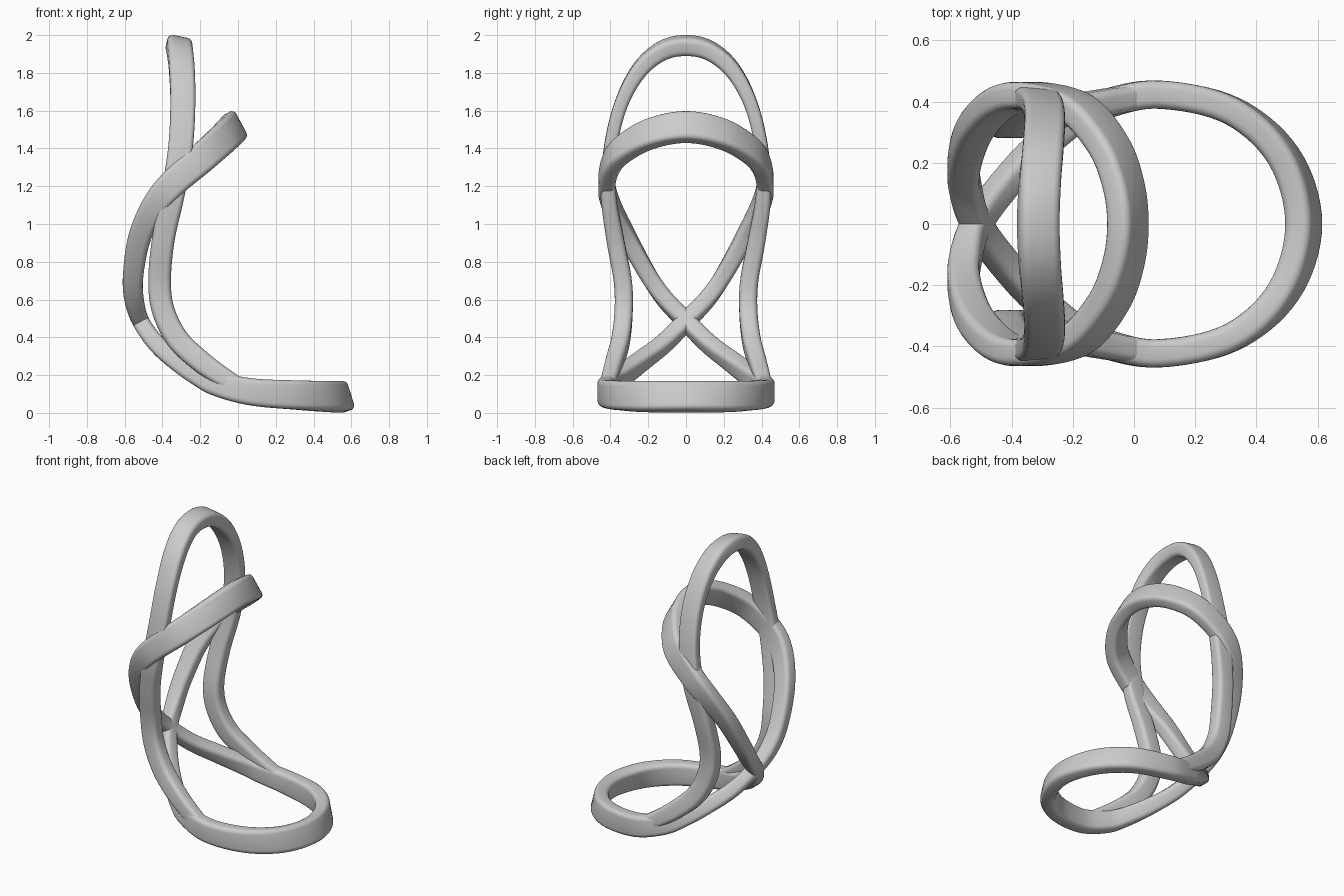
import bpy
import bmesh
from math import cos, sin, radians, pi
from mathutils import Vector

cube = bpy.data.objects.get("Cube")
if cube:
    bpy.data.objects.remove(cube, do_unlink=True)

# One plain grey for the whole frame
grey = bpy.data.materials.new("warm_grey")
grey.use_nodes = True
colour = (0.6, 0.6, 0.6, 1)
grey.diffuse_color = colour
grey.node_tree.nodes["Principled BSDF"].inputs["Base Color"].default_value = colour


def rounded_section(width, thick, steps=4):
    """Points of a rounded rectangle from its half sizes."""
    radius = 0.6 * min(width, thick)
    points = []
    for corner, (sx, sy) in enumerate([(1, 1), (-1, 1), (-1, -1), (1, -1)]):
        for i in range(steps + 1):
            a = (corner + i / steps) * pi / 2
            points.append((sx * (width - radius) + radius * cos(a),
                           sy * (thick - radius) + radius * sin(a)))
    return points


def spline(a, b, c, d, t):
    """Catmull-Rom value between b and c."""
    return (b * 2 + (c - a) * t + (a * 2 - b * 5 + c * 4 - d) * t ** 2
            + (b * 3 - a - c * 3 + d) * t ** 3) / 2


def refine(keys, closed, steps=8):
    """Smooth path through keys of x, y, z, band angle, half width, half thickness."""
    n = len(keys)

    def pick(i):
        return keys[i % n] if closed else keys[max(0, min(n - 1, i))]

    path = []
    for i in range(n if closed else n - 1):
        near = [pick(i + k) for k in (-1, 0, 1, 2)]
        for s in range(steps):
            path.append([spline(*values, s / steps) for values in zip(*near)])
    return path if closed else path + [list(keys[-1])]


def sweep(name, keys, closed):
    """Carry a rounded band along the path, its width lying in the side plane."""
    path = refine(keys, closed)
    n = len(path)
    bm = bmesh.new()
    rings = []
    for i, (x, y, z, angle, width, thick) in enumerate(path):
        before = path[i - 1] if closed or i else path[0]
        after = path[(i + 1) % n] if closed else path[min(i + 1, n - 1)]
        tangent = (Vector(after[:3]) - Vector(before[:3])).normalized()
        across = Vector((cos(radians(angle)), 0, sin(radians(angle))))
        normal = tangent.cross(across).normalized()
        across = normal.cross(tangent)
        rings.append([bm.verts.new(Vector((x, y, z)) + across * u + normal * v)
                      for u, v in rounded_section(width, thick)])
    m = len(rings[0])
    for i in range(n if closed else n - 1):
        r, q = rings[i], rings[(i + 1) % n]
        for j in range(m):
            k = (j + 1) % m
            bm.faces.new((r[j], r[k], q[k], q[j]))
    if not closed:
        bm.faces.new(rings[0])
        bm.faces.new(rings[-1])
    bmesh.ops.recalc_face_normals(bm, faces=bm.faces)
    mesh = bpy.data.meshes.new(name)
    bm.to_mesh(mesh)
    bm.free()
    mesh.materials.append(grey)
    obj = bpy.data.objects.new(name, mesh)
    bpy.context.collection.objects.link(obj)
    bpy.ops.object.select_all(action="DESELECT")
    obj.select_set(True)
    bpy.context.view_layer.objects.active = obj
    bpy.ops.object.shade_smooth_by_angle(angle=radians(40))
    return obj


def flipped(keys):
    """The same keys on the other side, in reverse order."""
    return [(k[0], -k[1], *k[2:]) for k in reversed(keys)]


# Figure-eight band: floor loop, crossing behind, then the arm hoop
floor_tip = (.555, 0, .085, 108, .08, .045)
floor_side = [
    (.49, .22, .086, 104, .08, .045),
    (.32, .37, .094, 95, .077, .046),
    (.08, .423, .11, 85, .072, .046),
    (-.1, .39, .15, 75, .065, .046),
    (-.2, .34, .195, 65, .058, .046),
    (-.32, .24, .272, 52, .052, .046),
    (-.43, .12, .365, 42, .047, .046),
]
crossing = (-.515, 0, .485, 28, .045, .046)
hoop_side = [
    (-.55, -.11, .6, 10, .051, .046),
    (-.555, -.2, .73, -3, .054, .046),
    (-.52, -.31, .93, -20, .06, .046),
    (-.44, -.395, 1.1, -36, .068, .045),
    (-.34, -.42, 1.22, -44, .075, .044),
    (-.19, -.38, 1.35, -48, .08, .044),
    (-.085, -.26, 1.445, -55, .082, .043),
    (-.035, -.13, 1.495, -60, .083, .043),
]
hoop_tip = (-.02, 0, 1.513, -62, .083, .043)
half = floor_side + [crossing] + hoop_side
sweep("floor_loop_and_arm_hoop", [floor_tip] + half + [hoop_tip] + flipped(half), True)

# Back arch running down both sides onto the floor loop
arch_tip = (-.313, 0, 1.945, -12, .067, .049)
arch_side = [
    (-.308, .13, 1.915, -10, .067, .047),
    (-.297, .25, 1.81, -6, .067, .042),
    (-.292, .345, 1.63, -2, .066, .036),
    (-.305, .4, 1.4, -5, .065, .035),
    (-.345, .41, 1.16, -10, .063, .04),
    (-.395, .375, .92, -10, .06, .046),
    (-.415, .335, .7, 0, .06, .048),
    (-.395, .33, .54, 14, .06, .048),
    (-.32, .345, .39, 34, .06, .048),
    (-.2, .375, .275, 46, .058, .046),
    (-.08, .4, .19, 52, .052, .043),
    (.03, .418, .125, 56, .046, .038),
]
sweep("back_arch", flipped(arch_side) + [arch_tip] + arch_side, False)
